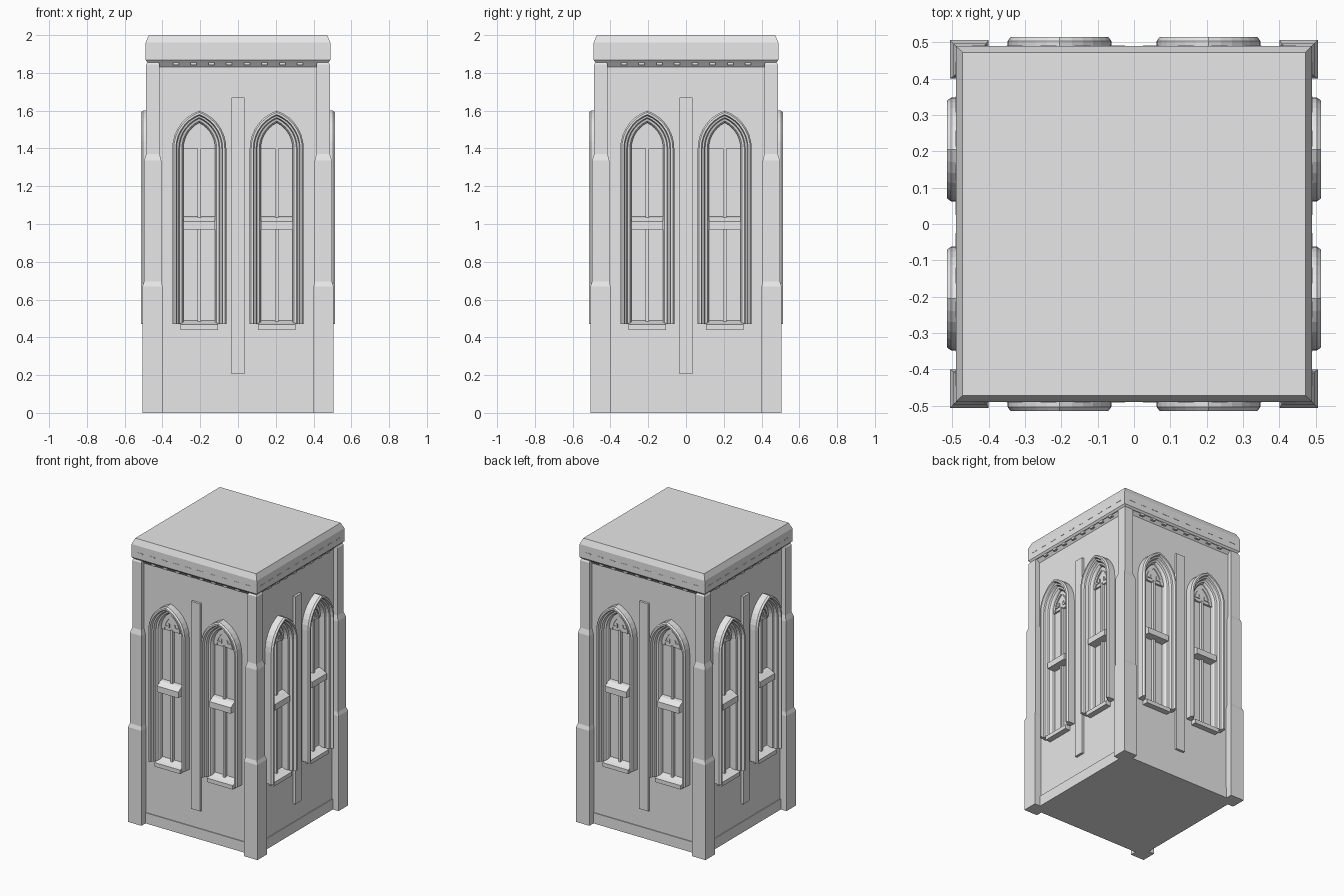
import bpy, bmesh, math

old = bpy.data.objects.get("Cube")
if old:
    bpy.data.objects.remove(old, do_unlink=True)

stone = bpy.data.materials.new("light_grey_stone")
stone.use_nodes = True
stone.diffuse_color = (0.8, 0.8, 0.8, 1)
stone.node_tree.nodes["Principled BSDF"].inputs["Base Color"].default_value = (0.8, 0.8, 0.8, 1)

GLASS, WALL = 0.43, 0.455      # distances of the panes and walls from the centre
SPRING, SILL = 1.40, 0.47      # window heights
OFFSET = 0.068                 # offset of the pointed arch centres
WINDOWS = (-0.205, 0.205)


def loft(bm, rings, closed=False):
    """Skin a row of closed rings, with end caps unless the row itself closes."""
    rows = [[bm.verts.new(p) for p in ring] for ring in rings]
    n = len(rows[0])
    pairs = list(zip(rows, rows[1:]))
    if closed:
        pairs.append((rows[-1], rows[0]))
    else:
        bm.faces.new(rows[0])
        bm.faces.new(rows[-1])
    for a, b in pairs:
        for i in range(n):
            j = (i + 1) % n
            bm.faces.new((a[i], a[j], b[j], b[i]))


def box(bm, x0, x1, d0, d1, z0, z1):
    """Box on the front side, d measured outward from the centre."""
    loft(bm, [[(x0, -d0, z), (x1, -d0, z), (x1, -d1, z), (x0, -d1, z)] for z in (z0, z1)])


def prism(bm, x0, x1, section):
    """Extrude a (depth, height) section sideways."""
    loft(bm, [[(x, -d, z) for d, z in section] for x in (x0, x1)])


def square(h, z):
    return [(-h, -h, z), (h, -h, z), (h, h, z), (-h, h, z)]


def arch(w, z0=SILL, steps=7):
    """Pointed arch outline of half width w, from right foot to left foot."""
    r = w + OFFSET
    end = math.acos(OFFSET / r)
    half = [(w, z0)] if z0 < SPRING else []
    half += [(r * math.cos(end * i / steps) - OFFSET, SPRING + r * math.sin(end * i / steps))
             for i in range(steps + 1)]
    return half + [(-x, z) for x, z in reversed(half[:-1])]


def arch_solid(bm, cx, w, d0, d1, z0=SILL):
    loft(bm, [[(cx + x, -d, z) for x, z in arch(w, z0)] for d in (d0, d1)])


def arch_moulding(bm, cx, profile, z0=SILL):
    """Sweep a closed (half width, depth) profile around the arch."""
    outlines = [(arch(w, z0), d) for w, d in profile]
    count = len(outlines[0][0])
    loft(bm, [[(cx + o[i][0], -d, o[i][1]) for o, d in outlines] for i in range(count)])


def finish(bm, name, sides=1):
    """Make the object, and copies turned to the other sides."""
    bmesh.ops.recalc_face_normals(bm, faces=bm.faces)
    mesh = bpy.data.meshes.new(name)
    bm.to_mesh(mesh)
    bm.free()
    mesh.materials.append(stone)
    made = []
    for k in range(sides):
        label = name if sides == 1 else name + "_" + ("front", "left", "back", "right")[k]
        ob = bpy.data.objects.new(label, mesh)
        ob.rotation_euler.z = k * math.pi / 2
        bpy.context.collection.objects.link(ob)
        made.append(ob)
    return made


# Main walls with window recesses
bm = bmesh.new()
loft(bm, [square(WALL, 0), square(WALL, 1.87)])
body = finish(bm, "tower_walls")[0]
bm = bmesh.new()
for cx in WINDOWS:
    arch_solid(bm, cx, 0.1, GLASS, 0.6)
for cutter in finish(bm, "window_cutter", 4):
    cutter.hide_render = True
    cutter.hide_viewport = True
    cutter.display_type = 'WIRE'
    cut = body.modifiers.new("window_opening", 'BOOLEAN')
    cut.operation = 'DIFFERENCE'
    cut.solver = 'EXACT'
    cut.object = cutter

# Low plinth band
bm = bmesh.new()
loft(bm, [square(WALL + 0.006, 0), square(WALL + 0.006, 0.075)])
finish(bm, "plinth")

# Roof cap with chamfered edges
bm = bmesh.new()
loft(bm, [square(h, z) for h, z in ((0.478, 1.855), (0.489, 1.868), (0.489, 1.96), (0.472, 2.0))])
finish(bm, "roof_cap")

# Stepped corner buttresses
bm = bmesh.new()
steps = ((0.40, 0.506, 0), (0.40, 0.506, 0.67), (0.406, 0.497, 0.695), (0.406, 0.497, 1.335),
         (0.415, 0.486, 1.37), (0.415, 0.486, 1.845), (0.42, 0.478, 1.858))
loft(bm, [[(a, -b, z), (b, -b, z), (b, -a, z), (a, -a, z)] for a, b, z in steps])
finish(bm, "corner_buttress", 4)

# Moulded window frames
bm = bmesh.new()
profile = ((0.143, 0.44), (0.143, 0.503), (0.135, 0.514), (0.124, 0.514), (0.119, 0.495),
           (0.109, 0.492), (0.104, 0.472), (0.092, 0.468), (0.084, 0.455), (0.084, GLASS))
for cx in WINDOWS:
    arch_moulding(bm, cx, profile)
finish(bm, "window_frames", 4)

# Window sills
bm = bmesh.new()
for cx in WINDOWS:
    prism(bm, cx - 0.1, cx + 0.1,
          ((GLASS, 0.44), (0.495, 0.44), (0.495, 0.468), (0.47, 0.475), (GLASS, 0.49)))
finish(bm, "window_sills", 4)

# Mullions and transoms
bm = bmesh.new()
for cx in WINDOWS:
    box(bm, cx - 0.009, cx + 0.009, 0.42, 0.45, SILL, SPRING + 0.01)
    prism(bm, cx - 0.083, cx + 0.083,
          ((0.42, 0.97), (0.492, 0.97), (0.492, 1.012), (0.455, 1.035), (0.42, 1.04)))
finish(bm, "window_bars", 4)

# Tracery plates with raised ribs
bm = bmesh.new()
for cx in WINDOWS:
    arch_solid(bm, cx, 0.086, 0.42, 0.443, SPRING)
    arch_moulding(bm, cx, ((0.063, 0.44), (0.063, 0.449), (0.055, 0.449), (0.055, 0.44)), SPRING)
    for s in (-1, 1):
        x0, x1 = sorted((cx + s * 0.018, cx + s * 0.055))
        box(bm, x0, x1, 0.44, 0.449, 1.422, 1.432)
        x0, x1 = sorted((cx + s * 0.018, cx + s * 0.026))
        box(bm, x0, x1, 0.44, 0.449, 1.432, 1.45)
finish(bm, "window_tracery", 4)

# Centre pilaster strips
bm = bmesh.new()
box(bm, -0.035, 0.035, 0.44, 0.472, 0.205, 1.67)
finish(bm, "centre_strip", 4)

# Sloped cornice below the cap, its small brackets, and dashes on the cap
bm = bmesh.new()
prism(bm, -0.42, 0.42, ((0.44, 1.83), (WALL, 1.832), (0.476, 1.858), (0.44, 1.858)))
finish(bm, "cornice", 4)
bm = bmesh.new()
for i in range(8):
    x = (i - 3.5) * 0.094
    box(bm, x - 0.016, x + 0.016, 0.45, 0.479, 1.842, 1.858)
finish(bm, "cornice_brackets", 4)
bm = bmesh.new()
for i in range(10):
    x = (i - 4.5) * 0.094
    box(bm, x - 0.022, x + 0.022, 0.485, 0.491, 1.908, 1.913)
finish(bm, "cap_dashes", 4)
